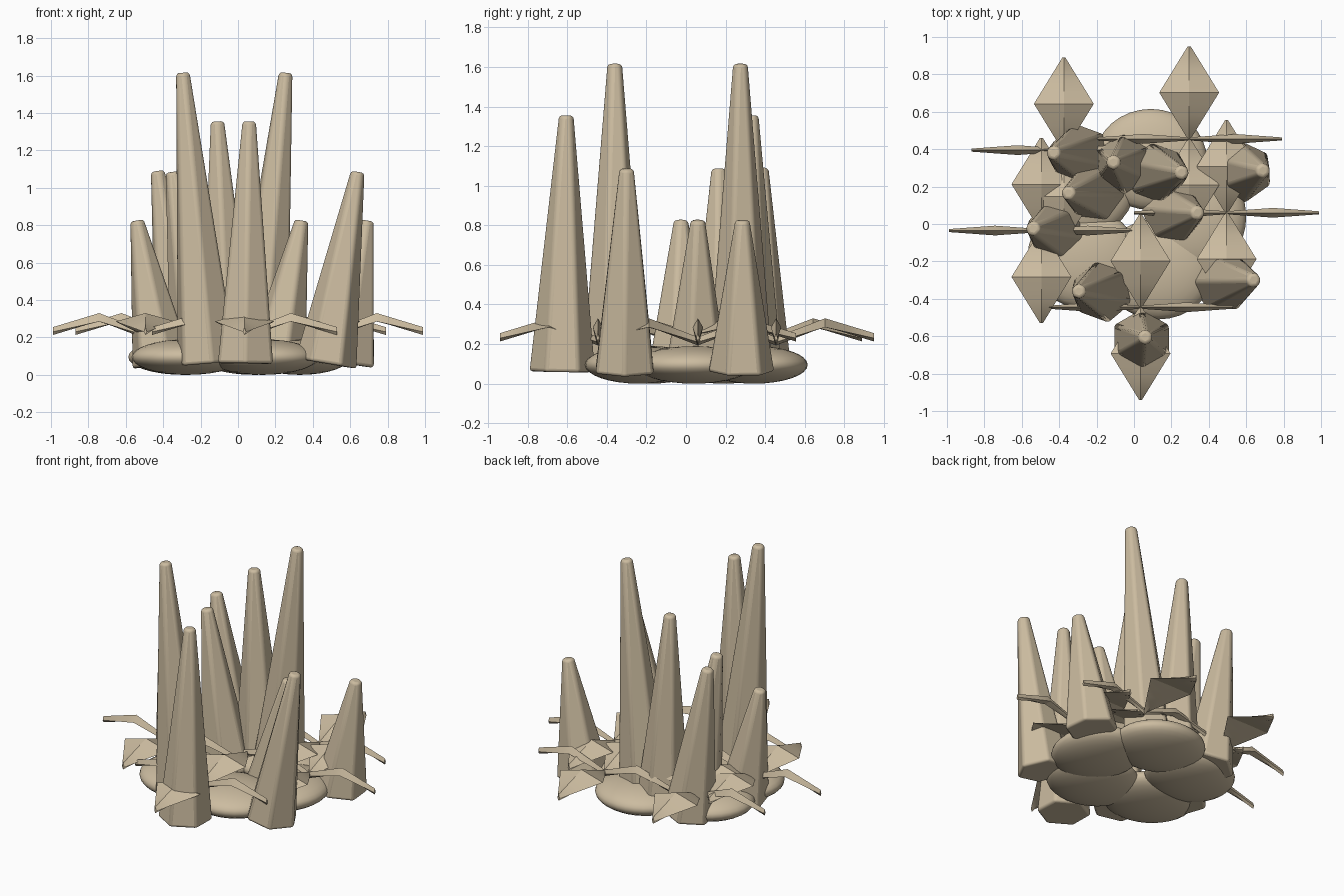
import bpy, bmesh, math
from mathutils import Vector, Matrix

if "Cube" in bpy.data.objects:
    bpy.data.objects.remove(bpy.data.objects["Cube"])

sand = bpy.data.materials.new("warm_sand")
sand.diffuse_color = (0.60, 0.50, 0.35, 1)
sand.use_nodes = True
sand.node_tree.nodes["Principled BSDF"].inputs["Base Color"].default_value = sand.diffuse_color


def finish(bm, name, angle=35, bevel=0):
    bmesh.ops.recalc_face_normals(bm, faces=bm.faces)
    me = bpy.data.meshes.new(name)
    bm.to_mesh(me)
    bm.free()
    ob = bpy.data.objects.new(name, me)
    bpy.context.collection.objects.link(ob)
    me.materials.append(sand)
    if bevel:
        m = ob.modifiers.new("rounding", 'BEVEL')
        m.width, m.segments = bevel, 3
        m.limit_method = 'NONE'
    bpy.ops.object.select_all(action='DESELECT')
    ob.select_set(True)
    bpy.context.view_layer.objects.active = ob
    bpy.ops.object.shade_smooth_by_angle(angle=math.radians(angle))
    return ob


# Flat rounded base stones in a ring
def stone(name, x, y, turn):
    bm = bmesh.new()
    mat = (Matrix.Translation((x, y, 0.095)) @ Matrix.Rotation(turn, 4, 'Z')
           @ Matrix.Diagonal((0.30, 0.27, 0.095, 1)))
    bmesh.ops.create_uvsphere(bm, u_segments=32, v_segments=16, radius=1, matrix=mat)
    finish(bm, name)


stones = [(0.33, 0.04, 1.6), (0.09, 0.345, 0), (-0.29, 0.19, 0.3),
          (-0.27, -0.18, -0.2), (0.13, -0.24, 0)]
for i, s in enumerate(stones):
    stone(f"base_stone_{i + 1}", *s)


# Leaning hexagonal spikes: base x, base y, tip x, tip y, tip z, turn in degrees
def spike(name, bx, by, tx, ty, tz, turn):
    a, b = Vector((bx, by, 0.06)), Vector((tx, ty, tz))
    axis = b - a
    lean = Vector((0, 0, 1)).rotation_difference(axis).to_matrix().to_4x4()
    mat = (Matrix.Translation((a + b) / 2) @ lean
           @ Matrix.Rotation(math.radians(turn), 4, 'Z'))
    bm = bmesh.new()
    bmesh.ops.create_cone(bm, cap_ends=True, segments=6, radius1=0.17,
                          radius2=0.041, depth=axis.length, matrix=mat)
    finish(bm, name, 35, 0.017)


spikes = [
    (0.04, -0.625, 0.06, -0.605, 1.355, 0),
    (-0.165, -0.36, -0.295, -0.36, 1.615, 10),
    (0.47, -0.31, 0.64, -0.30, 1.085, 30),
    (0.575, 0.28, 0.69, 0.285, 0.825, 5),
    (-0.405, -0.03, -0.54, -0.025, 0.825, 15),
    (0.20, 0.05, 0.34, 0.06, 0.825, 20),
    (0.11, 0.275, 0.255, 0.275, 1.615, 10),
    (-0.05, 0.32, -0.11, 0.33, 1.355, 0),
    (-0.20, 0.17, -0.35, 0.165, 1.085, 25),
    (-0.285, 0.37, -0.43, 0.38, 1.09, 10),
]
for i, s in enumerate(spikes):
    spike(f"spike_{i + 1}", *s)


# Arched leaf growing along local +x, with a raised ridge and drooping rim
def leaf(bm, mat, half_width):
    rings = []
    for i in range(9):
        t = i / 8
        k = 1 - abs(2 * t - 1)
        w = 0.008 + (half_width - 0.008) * k
        if t < 0.5:
            top = 0.235 + 0.095 * k
        else:
            top = 0.255 + 0.075 * k
        pts = [(0, top), (w, top - 0.025 - 0.02 * k),
               (0, top - 0.042), (-w, top - 0.025 - 0.02 * k)]
        rings.append([bm.verts.new(mat @ Vector((0.495 * t, y, z))) for y, z in pts])
    for r, s in zip(rings, rings[1:]):
        for j in range(4):
            n = (j + 1) % 4
            bm.faces.new((r[j], r[n], s[n], s[j]))
    bm.faces.new(rings[0])
    bm.faces.new(rings[-1])


# Plants: broad leaves front and back, narrow blades left and right
plants = [(0.295, 0.455), (-0.375, 0.395), (0.495, 0.06), (-0.495, -0.035), (0.035, -0.445)]
for i, (x, y) in enumerate(plants):
    bm = bmesh.new()
    for q in range(4):
        mat = Matrix.Translation((x, y, 0)) @ Matrix.Rotation(q * math.pi / 2, 4, 'Z')
        leaf(bm, mat, 0.16 if q % 2 else 0.026)
    finish(bm, f"plant_leaves_{i + 1}", 25)
